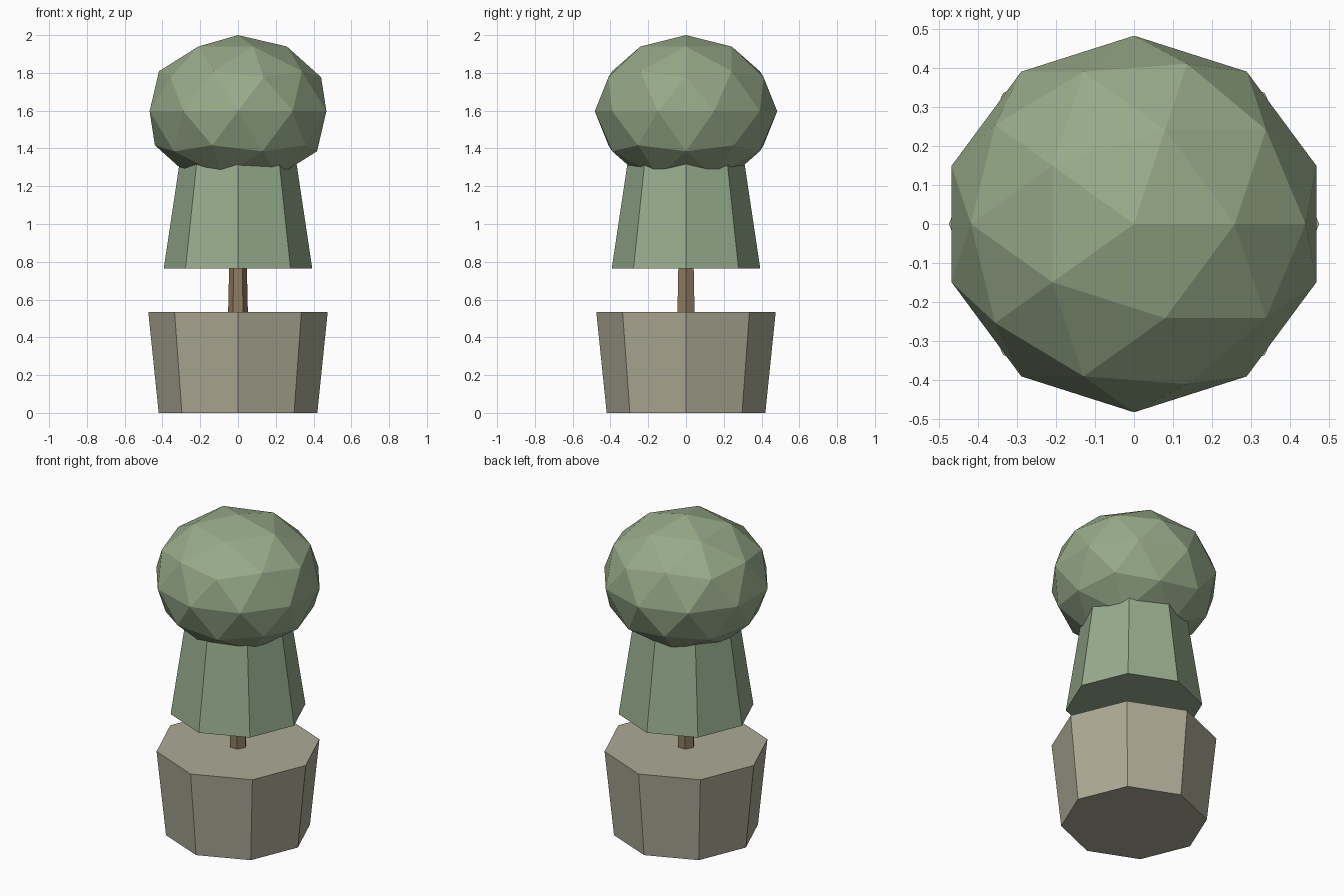
import bpy, math

if "Cube" in bpy.data.objects:
    bpy.data.objects.remove(bpy.data.objects["Cube"])


def material(name, srgb):
    m = bpy.data.materials.new(name)
    lin = [((c / 255 + 0.055) / 1.055) ** 2.4 for c in srgb]
    m.diffuse_color = (*lin, 1)
    m.use_nodes = True
    m.node_tree.nodes["Principled BSDF"].inputs["Base Color"].default_value = m.diffuse_color
    return m


def frustum(name, sides, r_low, r_high, z_low, z_high, mat):
    """Closed tapered prism with a corner on the +x axis."""
    rings = [(r_low, z_low), (r_high, z_high)]
    verts = [(r * math.cos(math.tau * i / sides), r * math.sin(math.tau * i / sides), z)
             for r, z in rings for i in range(sides)]
    faces = [(i, (i + 1) % sides, (i + 1) % sides + sides, i + sides) for i in range(sides)]
    faces += [tuple(reversed(range(sides))), tuple(range(sides, 2 * sides))]
    mesh = bpy.data.meshes.new(name)
    mesh.from_pydata(verts, [], faces)
    mesh.materials.append(mat)
    ob = bpy.data.objects.new(name, mesh)
    bpy.context.collection.objects.link(ob)
    return ob


stone = material("stone", (173, 170, 149))
bark = material("bark", (143, 123, 94))
leaf = material("leaf_green", (151, 172, 141))
crown_leaf = material("crown_green", (151, 170, 137))

# Planter, trunk and lower foliage
frustum("planter", 8, 0.42, 0.475, 0, 0.535, stone)
frustum("trunk", 6, 0.053, 0.043, 0.5, 0.95, bark)
frustum("lower_foliage", 8, 0.393, 0.295, 0.765, 1.42, leaf)

# Faceted crown
bpy.ops.mesh.primitive_ico_sphere_add(subdivisions=2, radius=1, location=(0, 0, 1.597))
crown = bpy.context.object
crown.name = "crown_foliage"
crown.scale = (0.492, 0.483, 0.403)
bpy.ops.object.transform_apply(location=False, rotation=False, scale=True)
crown.data.materials.append(crown_leaf)
